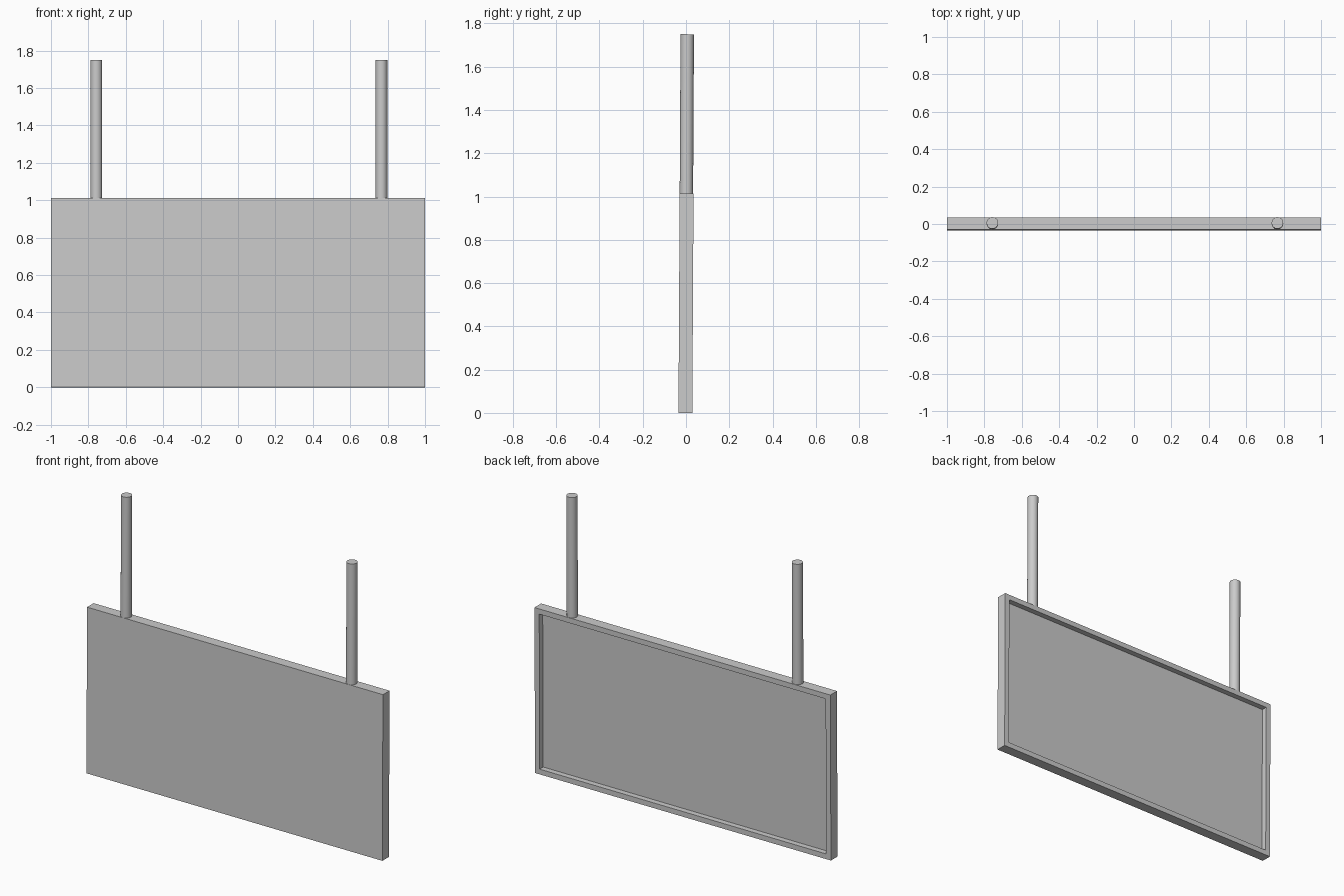
import bpy, bmesh, math
from mathutils import Matrix

if "Cube" in bpy.data.objects:
    bpy.data.objects.remove(bpy.data.objects["Cube"])

WIDTH, HEIGHT, DEPTH = 2.0, 1.013, 0.064
BORDER, RECESS = 0.045, 0.034
LEAN = Matrix.Translation((0, 0, HEIGHT / 2)) @ Matrix.Rotation(-0.0055, 4, 'X')


def make_object(name, bm):
    mesh = bpy.data.meshes.new(name)
    bm.to_mesh(mesh)
    bm.free()
    obj = bpy.data.objects.new(name, mesh)
    bpy.context.collection.objects.link(obj)
    obj.matrix_world = LEAN  # whole sign leans back very slightly
    return obj


# Sign panel: a box with its back face inset and pushed in
bm = bmesh.new()
bmesh.ops.create_cube(bm, size=1, matrix=Matrix.Diagonal((WIDTH, DEPTH, HEIGHT, 1)))
bm.normal_update()
back = max(bm.faces, key=lambda f: f.normal.y)
bmesh.ops.inset_individual(bm, faces=[back], thickness=BORDER)
floor = bmesh.ops.extrude_discrete_faces(bm, faces=[back])["faces"]
bmesh.ops.translate(bm, verts=floor[0].verts, vec=(0, -RECESS, 0))
bmesh.ops.recalc_face_normals(bm, faces=bm.faces)
make_object("sign_panel", bm)


# Round hanger posts rising from the top edge
def hanger_post(name, x, bottom=HEIGHT - 0.01, top=1.75, radius=0.031):
    place = Matrix.Translation((x, -0.001, (bottom + top - HEIGHT) / 2))
    bm = bmesh.new()
    bmesh.ops.create_cone(bm, cap_ends=True, segments=32, radius1=radius,
                          radius2=radius, depth=top - bottom, matrix=place)
    obj = make_object(name, bm)
    bpy.ops.object.select_all(action='DESELECT')
    obj.select_set(True)
    bpy.context.view_layer.objects.active = obj
    bpy.ops.object.shade_smooth_by_angle(angle=math.radians(40))


for name, x in (("left_post", -0.757), ("right_post", 0.767)):
    hanger_post(name, x)
